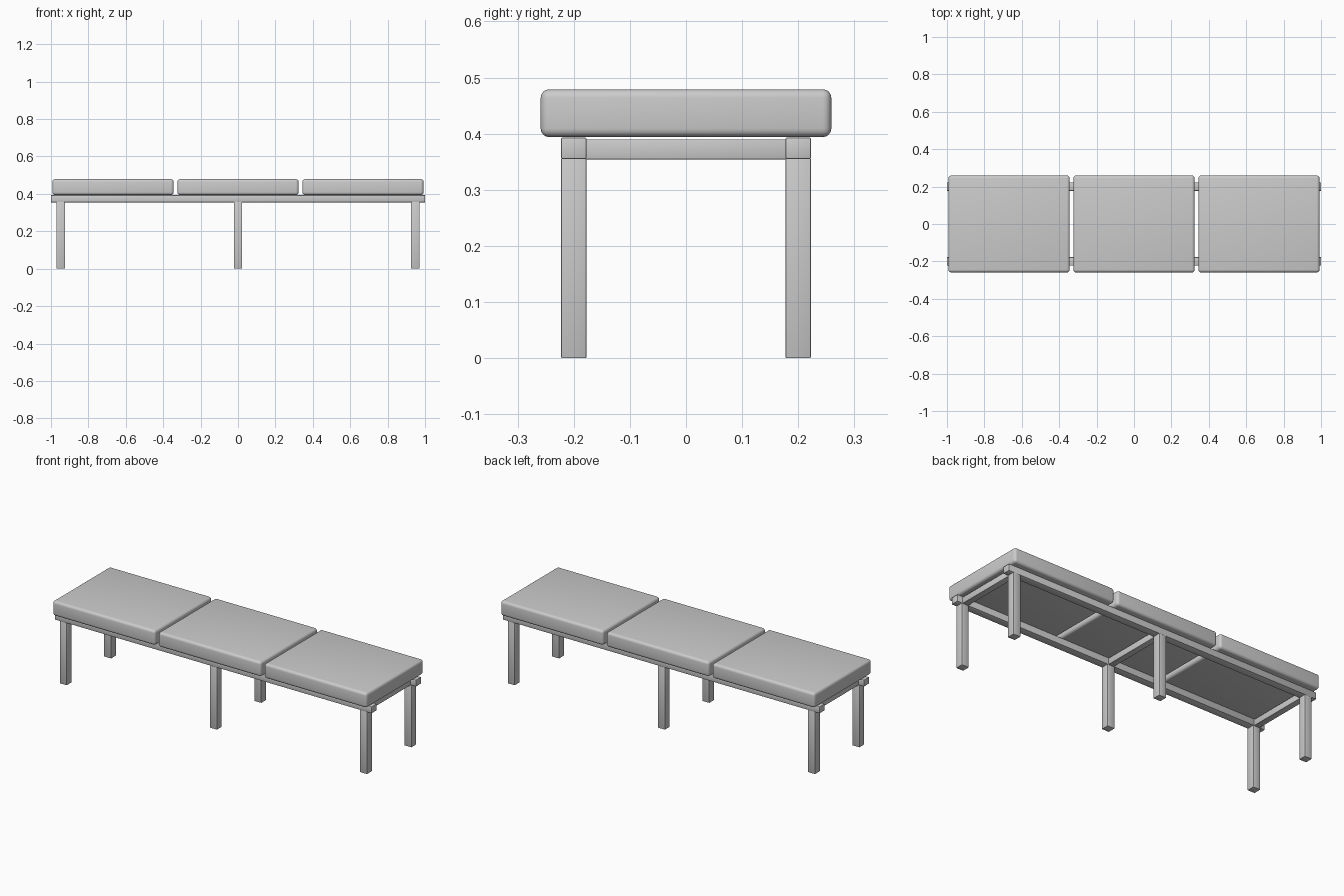
import bpy
import math

if "Cube" in bpy.data.objects:
    bpy.data.objects.remove(bpy.data.objects["Cube"])


def box(name, x, y, z, bevel, segments):
    """Rounded box from (min, max) ranges on each axis."""
    bpy.ops.mesh.primitive_cube_add(
        size=1, location=[(a + b) / 2 for a, b in (x, y, z)])
    ob = bpy.context.object
    ob.name = name
    ob.scale = [b - a for a, b in (x, y, z)]
    bpy.ops.object.transform_apply(location=False, rotation=False, scale=True)
    mod = ob.modifiers.new("Bevel", 'BEVEL')
    mod.width = bevel
    mod.segments = segments
    bpy.ops.object.modifier_apply(modifier=mod.name)
    bpy.ops.object.shade_smooth_by_angle(angle=math.radians(40))
    return ob


# Three padded cushions
for label, cx in (("left", -0.668), ("middle", 0), ("right", 0.668)):
    box(f"{label}_cushion", (cx - 0.324, cx + 0.324), (-0.259, 0.259),
        (0.394, 0.479), 0.015, 4)

# Long rails with legs below them
for side, cy in (("front", -0.2), ("back", 0.2)):
    y = (cy - 0.0225, cy + 0.0225)
    box(f"{side}_rail", (-1, 1), y, (0.355, 0.393), 0.002, 2)
    for label, cx in (("left", -0.948), ("middle", 0), ("right", 0.948)):
        box(f"{side}_{label}_leg", (cx - 0.0225, cx + 0.0225), y,
            (0, 0.356), 0.002, 2)

# Cross bars joining the rails above each leg pair
for label, cx in (("left", -0.948), ("middle", 0), ("right", 0.948)):
    box(f"{label}_cross_bar", (cx - 0.018, cx + 0.018), (-0.18, 0.18),
        (0.354, 0.39), 0.002, 2)
